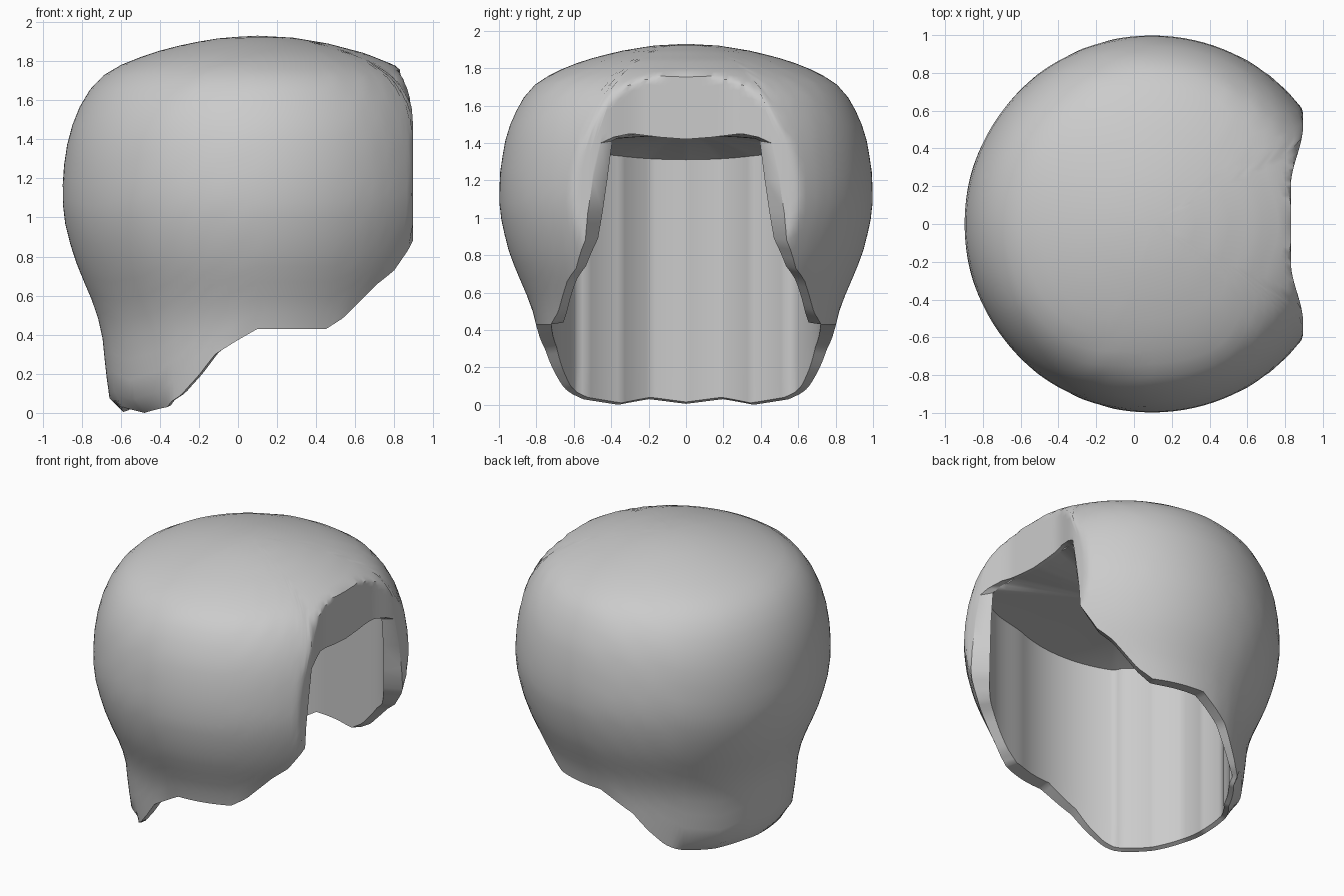
import bpy, bmesh, math

if "Cube" in bpy.data.objects:
    bpy.data.objects.remove(bpy.data.objects["Cube"])

# Outer silhouette (radius, height) swept about the axis x = 0.1
PROFILE = [(0.68, 0.0), (0.755, 0.06), (0.765, 0.12), (0.78, 0.25), (0.795, 0.4), (0.825, 0.52),
           (0.865, 0.62), (0.91, 0.72), (0.95, 0.83), (0.985, 0.97), (1.0, 1.1),
           (0.993, 1.25), (0.97, 1.4), (0.93, 1.53), (0.87, 1.64), (0.80, 1.72),
           (0.70, 1.78), (0.55, 1.84), (0.36, 1.89), (0.18, 1.92), (0.0, 1.93)]
# Hem height by angle from the front (+x), in degrees
HEM = [(0, 1.42), (8, 1.43), (18, 1.45), (24, 1.43), (28, 1.40), (31, 1.1), (34, 0.88), (40, 0.73),
       (46, 0.66), (51, 0.58), (57, 0.49), (64, 0.43), (78, 0.43), (90, 0.43), (97, 0.375),
       (106, 0.30), (113, 0.19), (121, 0.09), (130, 0.03), (148, 0.0),
       (164, 0.03), (180, 0.005)]
COLS, ROWS = 180, 26


def lerp_table(table, v):
    for (a, p), (b, q) in zip(table, table[1:]):
        if v <= b:
            return p + (q - p) * (v - a) / (b - a)
    return table[-1][1]


def smooth(a, b, v):
    t = max(0.0, min(1.0, (v - a) / (b - a)))
    return t * t * (3 - 2 * t)


# Profile parameterised by length
LENGTHS = [0.0]
for p, q in zip(PROFILE, PROFILE[1:]):
    LENGTHS.append(LENGTHS[-1] + math.dist(p, q))
R_AT = list(zip(LENGTHS, [p[0] for p in PROFILE]))
Z_AT = list(zip(LENGTHS, [p[1] for p in PROFILE]))
S_AT = list(zip([p[1] for p in PROFILE], LENGTHS))


def place(r, ang, z, inset=0.0):
    x, y = 0.1 + r * math.cos(ang), r * math.sin(ang)
    # Flattened front, hollowed behind the fringe
    limit = 0.83 + 0.065 * smooth(0.2, 0.52, abs(y)) - inset
    return (min(x, limit), y, z)


bm = bmesh.new()
columns = []
crown = bm.verts.new((0.1, 0, 1.93))
ceiling = bm.verts.new((0.1, 0, 1.44))
for c in range(COLS):
    ang = 2 * math.pi * c / COLS
    deg = math.degrees(ang)
    deg = min(deg, 360 - deg)
    hem = lerp_table(HEM, deg)
    s0, s1 = lerp_table(S_AT, hem), LENGTHS[-1]
    col = []
    # Cavity ceiling and inner wall, running down to the hem
    r_hem = lerp_table(R_AT, s0)
    r_in = min(0.72 + 0.12 * (1 - smooth(35, 70, deg)), r_hem - 0.03)
    top = max(1.31 + 0.11 * (1 - smooth(60, 180, deg)), hem + 0.01)
    for f in (0.33, 0.67, 0.9):
        col.append(place(r_in * f, ang, 1.44 + (top - 1.44) * f * f, 0.04))
    for k in range(9):
        col.append(place(r_in, ang, top + (hem + 0.01 - top) * k / 8, 0.04))
    # Outer surface from hem to crown
    for k in range(ROWS):
        s = s0 + (s1 - s0) * k / ROWS
        col.append(place(lerp_table(R_AT, s), ang, lerp_table(Z_AT, s)))
    columns.append([bm.verts.new(p) for p in col])

for a, b in zip(columns, columns[1:] + columns[:1]):
    bm.faces.new((ceiling, a[0], b[0]))
    for k in range(len(a) - 1):
        bm.faces.new((a[k], a[k + 1], b[k + 1], b[k]))
    bm.faces.new((a[-1], crown, b[-1]))
bmesh.ops.recalc_face_normals(bm, faces=bm.faces)

mesh = bpy.data.meshes.new("hair_shell")
bm.to_mesh(mesh)
bm.free()
hair = bpy.data.objects.new("hair_shell", mesh)
bpy.context.collection.objects.link(hair)
bpy.context.view_layer.objects.active = hair
hair.select_set(True)
bpy.ops.object.shade_smooth_by_angle(angle=math.radians(40))
